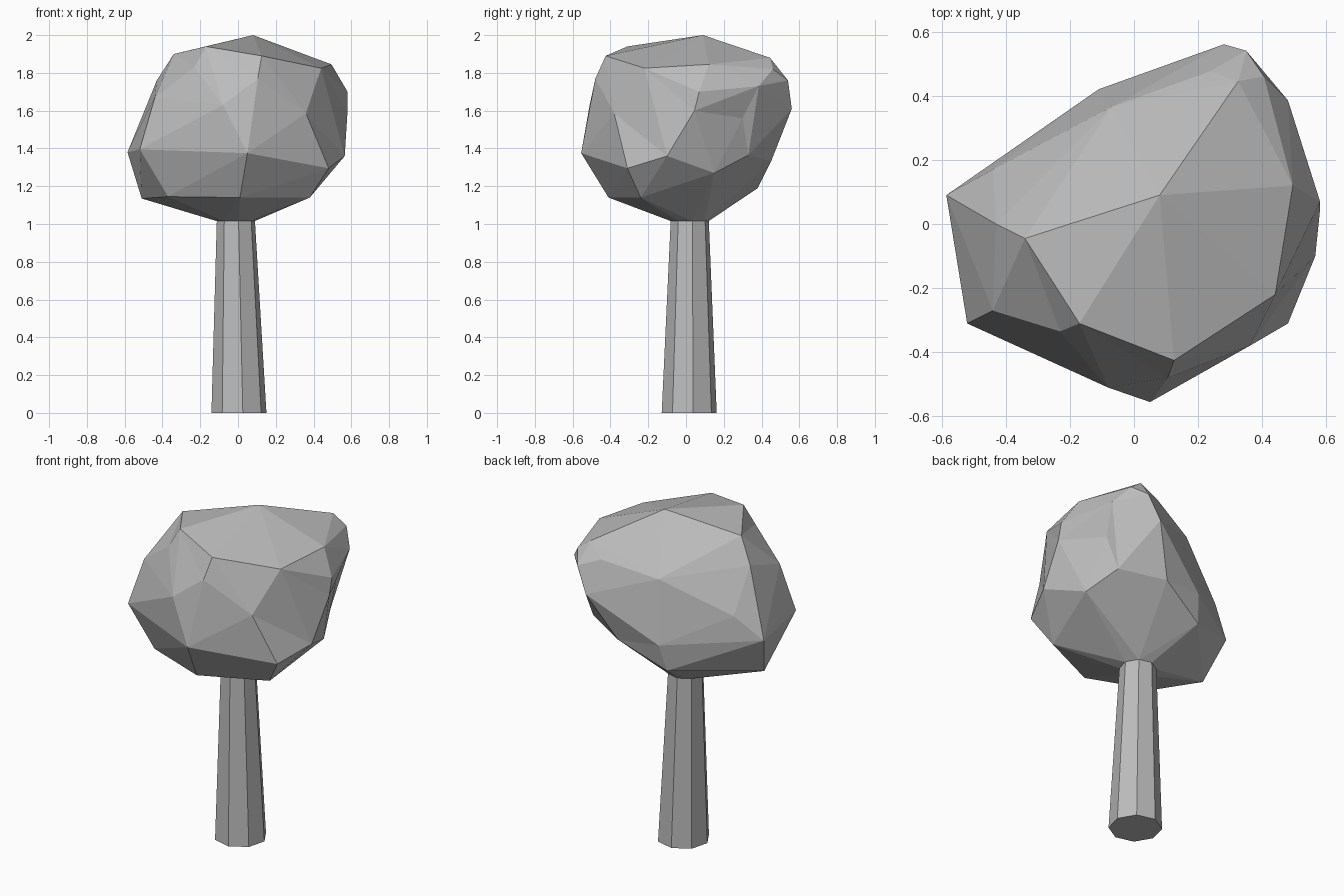
import bpy
import bmesh
from math import cos, sin, radians
from mathutils import Vector

default_cube = bpy.data.objects.get("Cube")
if default_cube:
    bpy.data.objects.remove(default_cube, do_unlink=True)


def make_material(name, colour):
    material = bpy.data.materials.new(name)
    material.use_nodes = True
    material.diffuse_color = colour
    shader = next(n for n in material.node_tree.nodes if n.type == "BSDF_PRINCIPLED")
    shader.inputs["Base Color"].default_value = colour
    return material


def make_object(name, bm, material):
    bmesh.ops.recalc_face_normals(bm, faces=bm.faces[:])
    mesh = bpy.data.meshes.new(name)
    bm.to_mesh(mesh)
    bm.free()
    mesh.materials.append(material)
    obj = bpy.data.objects.new(name, mesh)
    bpy.context.collection.objects.link(obj)
    return obj


def ring(centre, radius, z, sides=8, turn=8):
    angles = [radians(turn + 360 * i / sides) for i in range(sides)]
    return [Vector((centre[0] + radius * cos(a), centre[1] + radius * sin(a), z))
            for a in angles]


grey = make_material("plain grey", (0.5, 0.5, 0.5, 1))

# Trunk: tapered eight-sided post running up into the canopy
bm = bmesh.new()
lower = [bm.verts.new(p) for p in ring((0.005, 0.017), 0.147, 0)]
upper = [bm.verts.new(p) for p in ring((-0.012, 0.02), 0.1, 1.06)]
for i in range(len(lower)):
    j = (i + 1) % len(lower)
    bm.faces.new((lower[i], lower[j], upper[j], upper[i]))
bm.faces.new(lower)
bm.faces.new(upper)
make_object("trunk", bm, grey)

# Canopy: faceted boulder with shallow dents, listed by its corner points
crown = [(0.08, 0.09, 2), (-0.17, -0.31, 1.94), (0.125, -0.425, 1.89),
         (0.44, -0.22, 1.825), (0.495, 0.12, 1.845), (0.325, 0.445, 1.88),
         (-0.34, -0.045, 1.9), (0.405, 0.46, 1.82), (0.235, 0.475, 1.8)]
shoulder = [(-0.43, 0, 1.76), (-0.23, -0.335, 1.83), (0.105, -0.48, 1.77),
            (-0.08, -0.51, 1.63), (-0.44, -0.27, 1.67), (0.36, -0.38, 1.585),
            (0.58, 0.07, 1.7), (0.58, 0.045, 1.6), (0.48, 0.385, 1.73),
            (0.35, 0.54, 1.76), (0.28, 0.56, 1.61), (-0.07, 0.365, 1.72)]
belly = [(0.05, -0.555, 1.375), (-0.52, -0.31, 1.395), (-0.585, 0.09, 1.38),
         (-0.44, 0.17, 1.52), (-0.11, 0.42, 1.35), (0.48, -0.31, 1.295),
         (0.565, -0.1, 1.36), (0.45, 0.3, 1.56), (0.39, 0.33, 1.365),
         (0.14, 0.45, 1.33)]
underside = [(-0.51, -0.02, 1.135), (-0.37, -0.27, 1.145), (0.01, -0.41, 1.14),
             (0.38, -0.24, 1.14), (0.47, 0.15, 1.27), (-0.14, 0.38, 1.19)]
corners = [Vector(p) for p in crown + shoulder + belly + underside]
corners += ring((-0.012, 0.02), 0.1, 1.015)

# Wrap the corners on a rounded copy so that dents survive, then move them back
core = Vector((0, 0, 1.45))
bm = bmesh.new()
places = {}
for corner in corners:
    arm = corner - core
    places[bm.verts.new(arm.normalized() * arm.length ** 0.35)] = corner
bmesh.ops.convex_hull(bm, input=bm.verts[:])
for vert, place in places.items():
    vert.co = place
loose = [v for v in bm.verts if not v.link_faces]
bmesh.ops.delete(bm, geom=loose, context="VERTS")
make_object("canopy", bm, grey)
